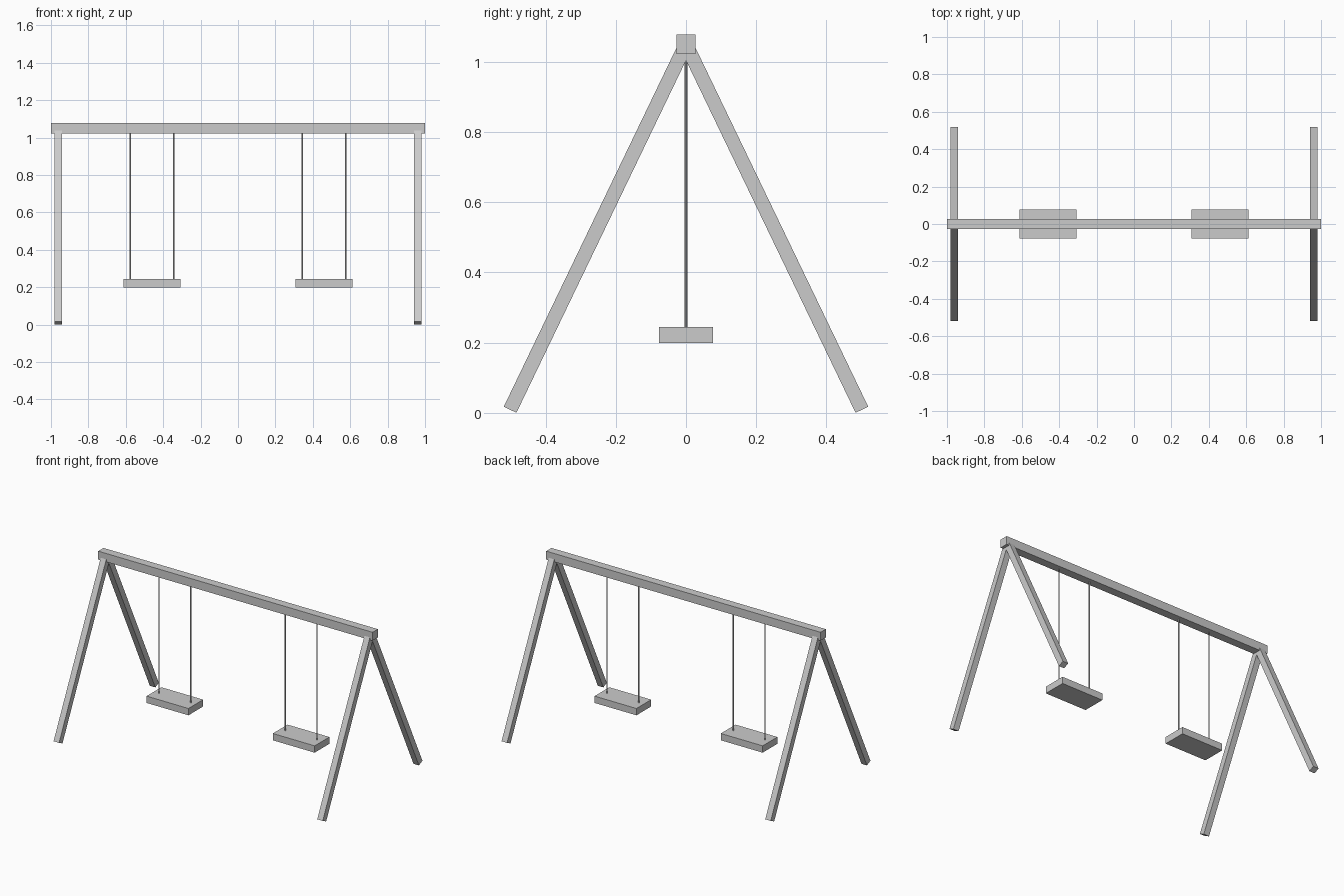
import bpy
from math import atan2, hypot

if "Cube" in bpy.data.objects:
    bpy.data.objects.remove(bpy.data.objects["Cube"], do_unlink=True)

grey = bpy.data.materials.new("plain grey")
grey.use_nodes = True
colour = (0.6, 0.6, 0.6, 1)
grey.diffuse_color = colour
grey.node_tree.nodes["Principled BSDF"].inputs["Base Color"].default_value = colour


def finish(name):
    obj = bpy.context.object
    obj.name = name
    obj.data.materials.append(grey)
    return obj


def box(name, centre, size, tilt=0):
    bpy.ops.mesh.primitive_cube_add(size=1, location=centre, rotation=(tilt, 0, 0))
    finish(name).scale = size


def rope(name, x, bottom, top):
    bpy.ops.mesh.primitive_cylinder_add(
        vertices=12, radius=0.004, depth=top - bottom, location=(x, 0, (bottom + top) / 2))
    finish(name)
    bpy.ops.object.shade_smooth_by_angle()


BEAM_Z = 1.05
FOOT_Y, FOOT_Z = 0.501, 0.009

# Top beam
box("top_beam", (0, 0, BEAM_Z), (2, 0.055, 0.055))

for side, sx in (("left", 1), ("right", -1)):
    # Splayed square legs meeting inside the beam
    rise = BEAM_Z - FOOT_Z
    for end, sy in (("front", -1), ("back", 1)):
        box(f"{end}_{side}_leg", (sx * 0.961, sy * FOOT_Y / 2, FOOT_Z + rise / 2),
            (0.04, 0.04, hypot(FOOT_Y, rise)), sy * atan2(FOOT_Y, rise))

    # Swing seat and its two ropes
    seat_x = sx * 0.46
    box(f"{side}_seat", (seat_x, 0, 0.222), (0.305, 0.153, 0.045))
    for place, offset in (("outer", 0.116), ("inner", -0.116)):
        rope(f"{side}_{place}_rope", seat_x + sx * offset, 0.23, BEAM_Z)
